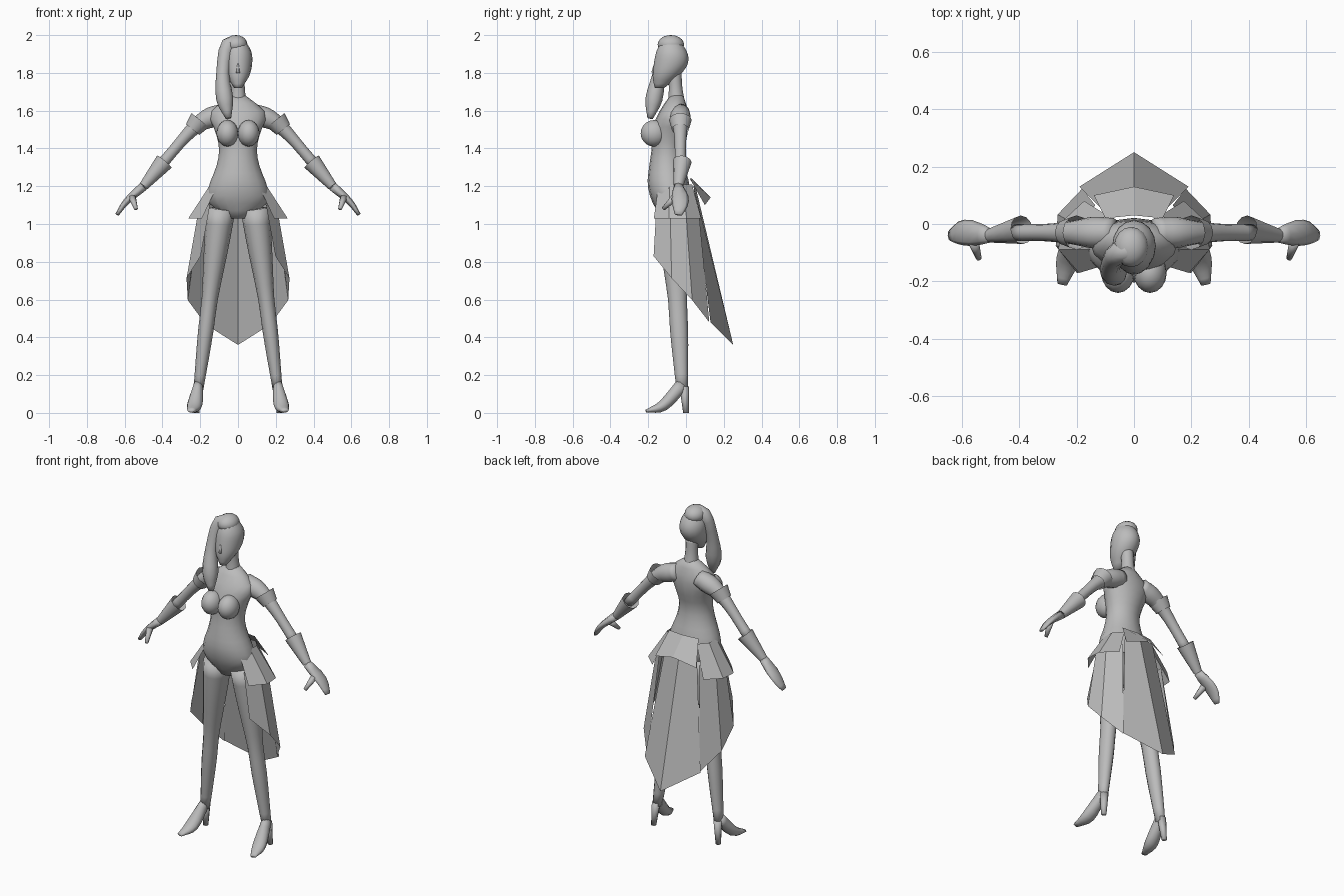
import bpy
import math
from mathutils import Vector

if "Cube" in bpy.data.objects:
    bpy.data.objects.remove(bpy.data.objects["Cube"], do_unlink=True)

grey = bpy.data.materials.new("plain grey")
grey.use_nodes = True
colour = (0.5, 0.5, 0.5, 1)
grey.diffuse_color = colour
grey.node_tree.nodes["Principled BSDF"].inputs["Base Color"].default_value = colour

X_AXIS = Vector((1, 0, 0))
Y_AXIS = Vector((0, 1, 0))
Z_AXIS = Vector((0, 0, 1))


def make_object(name, points, faces, smooth, mirror):
    """Create a mesh object, optionally mirrored across the body's middle."""
    mesh = bpy.data.meshes.new(name)
    mesh.from_pydata(points, [], faces)
    mesh.materials.append(grey)
    for polygon in mesh.polygons:
        polygon.use_smooth = smooth
    obj = bpy.data.objects.new(name, mesh)
    bpy.context.collection.objects.link(obj)
    if mirror:
        modifier = obj.modifiers.new("mirror", "MIRROR")
        modifier.use_axis[0] = True


def spline(values, amount):
    """Sample a smooth curve through evenly spaced numbers or vectors."""
    before = values[0] * 2 - values[1]
    after = values[-1] * 2 - values[-2]
    padded = [before, *values, after]
    place = amount * (len(values) - 1)
    start = min(int(place), len(values) - 2)
    t = place - start
    a, b, c, d = padded[start:start + 4]
    return b + ((c - a) + ((a * 2 - b * 5 + c * 4 - d)
                           + (b * 3 - a - c * 3 + d) * t) * t) * t / 2


def loft(name, path, widths, depths=None, ratio=1, side=Y_AXIS, axis=None,
         sides=12, mirror=True, closed=True, rings=12):
    """Sweep an ellipse along a smooth path with smoothly changing radii."""
    path = [Vector(point) for point in path]
    depths = depths or [width * ratio for width in widths]
    centres = [spline(path, i / rings) for i in range(rings + 1)]
    points, faces = [], []
    for i, centre in enumerate(centres):
        ahead = centres[min(i + 1, rings)]
        behind = centres[max(i - 1, 0)]
        along = axis or (ahead - behind).normalized()
        u = (side - along * side.dot(along)).normalized()
        v = along.cross(u)
        width = spline(widths, i / rings)
        depth = spline(depths, i / rings)
        for k in range(sides):
            angle = math.tau * k / sides
            points.append(centre + u * width * math.cos(angle)
                          + v * depth * math.sin(angle))
    for i in range(rings):
        for k in range(sides):
            a = i * sides + k
            b = i * sides + (k + 1) % sides
            faces.append((a, b, b + sides, a + sides))
    if closed:
        faces.append(tuple(reversed(range(sides))))
        faces.append(tuple(range(rings * sides, (rings + 1) * sides)))
    make_object(name, points, faces, True, mirror)


def ball(name, centre, radii):
    """Add a smooth ellipsoid."""
    bpy.ops.mesh.primitive_uv_sphere_add(segments=16, ring_count=10, radius=1,
                                         location=centre, scale=radii)
    obj = bpy.context.object
    obj.name = name
    obj.data.materials.append(grey)
    bpy.ops.object.shade_smooth()


def sheet(name, top, bottom):
    """Join two rows of points into a flat-shaded cloth panel."""
    count = len(top)
    faces = [(k, k + count, k + count + 1, k + 1) for k in range(count - 1)]
    make_object(name, top + bottom, faces, False, True)


def hoop(height, width, depth, centre, drop=0, panels=3):
    """Points round one hip, from the front opening to the back seam."""
    row = []
    for k in range(panels + 1):
        part = k / panels
        angle = math.radians(45 + 95 * part)
        row.append((width * math.sin(angle), centre - depth * math.cos(angle),
                    height - drop * part))
    return row


# Torso, bust and neck
loft("torso", [(0, -.07, 1.03), (0, -.1, 1.35), (0, -.05, 1.68)],
     widths=[.06, .16, .15, .115, .1, .12, .15, .04],
     depths=[.06, .1, .11, .095, .085, .095, .08, .035],
     side=X_AXIS, axis=Z_AXIS, sides=16, rings=16, mirror=False)
for label, direction in (("left", 1), ("right", -1)):
    ball(label + "_bust", (direction * .056, -.17, 1.48), (.058, .07, .07))
loft("neck", [(0, -.05, 1.64), (0, -.06, 1.8)], widths=[.045, .036, .036],
     side=X_AXIS, axis=Z_AXIS, mirror=False)

# Head and face
loft("head", [(0, -.14, 1.72), (0, -.08, 1.85), (0, -.08, 1.98)],
     widths=[.02, .06, .075, .07, .03], depths=[.025, .07, .09, .08, .04],
     side=X_AXIS, axis=Z_AXIS, sides=16, mirror=False)
loft("nose", [(0, -.165, 1.85), (0, -.175, 1.8)], widths=[.005, .01],
     side=X_AXIS, sides=6, rings=2, mirror=False)

# Swept hair and long side lock
ball("hair_top", (-.01, -.08, 1.95), (.06, .07, .05))
loft("hair_lock", [(.03, -.09, 1.95), (-.05, -.1, 1.95), (-.08, -.14, 1.8),
                   (-.07, -.17, 1.66), (-.05, -.19, 1.56)],
     widths=[.03, .04, .035, .045, .015], mirror=False)

# Arms, sleeves and gloves
loft("arm", [(.07, -.03, 1.59), (.22, -.03, 1.52), (.41, -.03, 1.31)],
     widths=[.05, .055, .04, .03, .03])
loft("sleeve", [(.2, -.03, 1.55), (.24, -.03, 1.5)], widths=[.06, .045],
     closed=False, rings=2)
loft("glove", [(.39, -.02, 1.33), (.5, -.04, 1.2)], widths=[.05, .025],
     closed=False, rings=3)
loft("hand", [(.5, -.04, 1.2), (.59, -.03, 1.12), (.64, -.04, 1.05)],
     widths=[.025, .045, .04, .02], depths=[.025, .02, .015, .01],
     sides=8, rings=6)
loft("thumb", [(.56, -.06, 1.14), (.54, -.12, 1.08)], widths=[.02, .01],
     side=X_AXIS, sides=8, rings=2)

# Legs and heeled shoes
loft("leg", [(.09, -.07, 1.08), (.21, -.02, .12)],
     widths=[.09, .08, .065, .05, .048, .04, .03], ratio=.85)
loft("heel", [(.21, -.01, .14), (.22, 0, 0)], widths=[.025, .015],
     axis=-Z_AXIS, sides=8, rings=2)
loft("shoe", [(.21, -.02, .15), (.23, -.12, .04), (.25, -.21, .01)],
     widths=[.025, .04, .017], depths=[.035, .03, .008], side=X_AXIS, rings=8)

# Long skirt, open at the front and pointed behind
sheet("skirt_side",
      hoop(height=1.1, width=.21, depth=.15, centre=-.05),
      hoop(height=.83, width=.28, depth=.2, centre=-.03, drop=.35))
sheet("skirt_back", [(.1, .04, 1.2), (0, .05, 1.2)],
      [(.19, .13, .48), (0, .25, .36)])

# Short flared flaps over the skirt
sheet("hip_flap",
      hoop(height=1.21, width=.15, depth=.12, centre=-.06),
      hoop(height=1.03, width=.27, depth=.17, centre=-.05))
sheet("back_flap", [(.1, .02, 1.24), (0, .03, 1.24)],
      [(.14, .1, 1.1), (0, .13, 1.14)])
